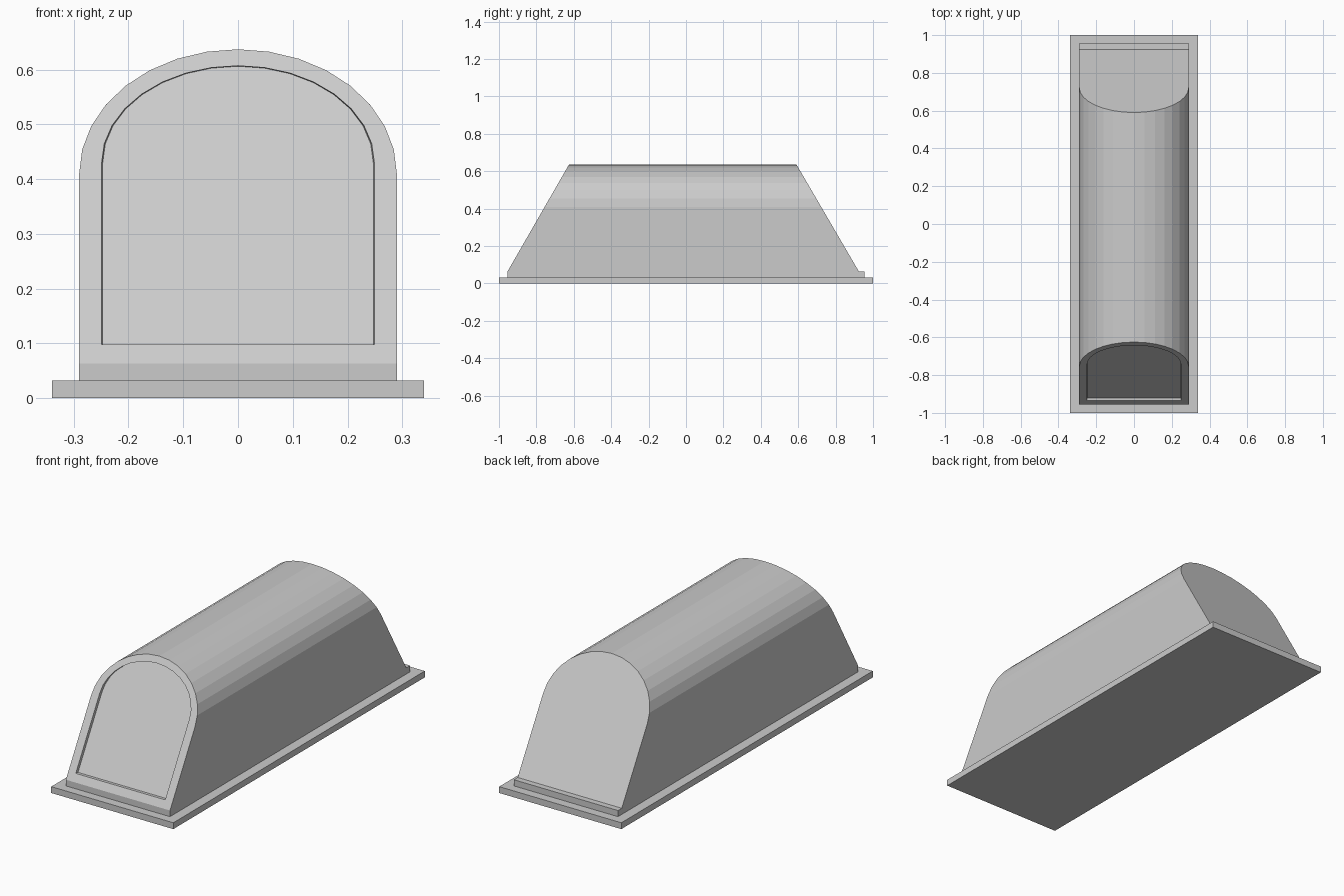
import bpy, bmesh, math

if "Cube" in bpy.data.objects:
    bpy.data.objects.remove(bpy.data.objects["Cube"])


def finish(bm, name):
    bmesh.ops.recalc_face_normals(bm, faces=bm.faces)
    mesh = bpy.data.meshes.new(name)
    bm.to_mesh(mesh)
    bm.free()
    ob = bpy.data.objects.new(name, mesh)
    bpy.context.collection.objects.link(ob)
    return ob


def slab(name, hx, hy, z0, z1):
    bm = bmesh.new()
    bmesh.ops.create_cube(bm, size=1)
    for v in bm.verts:
        v.co = (v.co.x * 2 * hx, v.co.y * 2 * hy, z0 if v.co.z < 0 else z1)
    return finish(bm, name)


def arch(hw, bottom, spring, top, steps=16):
    """Arched doorway outline as (x, z) points."""
    pts = [(-hw, bottom), (hw, bottom)]
    for i in range(steps + 1):
        a = math.pi * i / steps
        pts.append((hw * math.cos(a), spring + (top - spring) * math.sin(a)))
    return pts


Z_LOW, Z_TOP = 0.063, 0.637


def front_y(z):
    return -0.955 + (z - Z_LOW) / (Z_TOP - Z_LOW) * 0.33


def back_y(z):
    return 0.925 - (z - Z_LOW) / (Z_TOP - Z_LOW) * 0.335


# base plate and the low plinth under the vault
slab("base_plate", 0.34, 1.0, 0, 0.032)
slab("plinth", 0.29, 0.955, 0.032, Z_LOW)

# arched vault with sloped ends and a recessed front panel
outer = arch(0.29, Z_LOW, 0.41, Z_TOP)
inner = arch(0.249, 0.098, 0.43, 0.607)
panel = arch(0.247, 0.098, 0.43, 0.606)
bm = bmesh.new()
loops = [[bm.verts.new((x, f(z) + d, z)) for x, z in pts]
         for pts, f, d in ((outer, back_y, 0), (outer, front_y, 0),
                           (inner, front_y, 0), (panel, front_y, 0.015))]
n = len(outer)
for a, b in zip(loops, loops[1:]):
    for i in range(n):
        j = (i + 1) % n
        bm.faces.new((a[i], a[j], b[j], b[i]))
bm.faces.new(loops[0])
bm.faces.new(loops[-1])
finish(bm, "vault_body")
